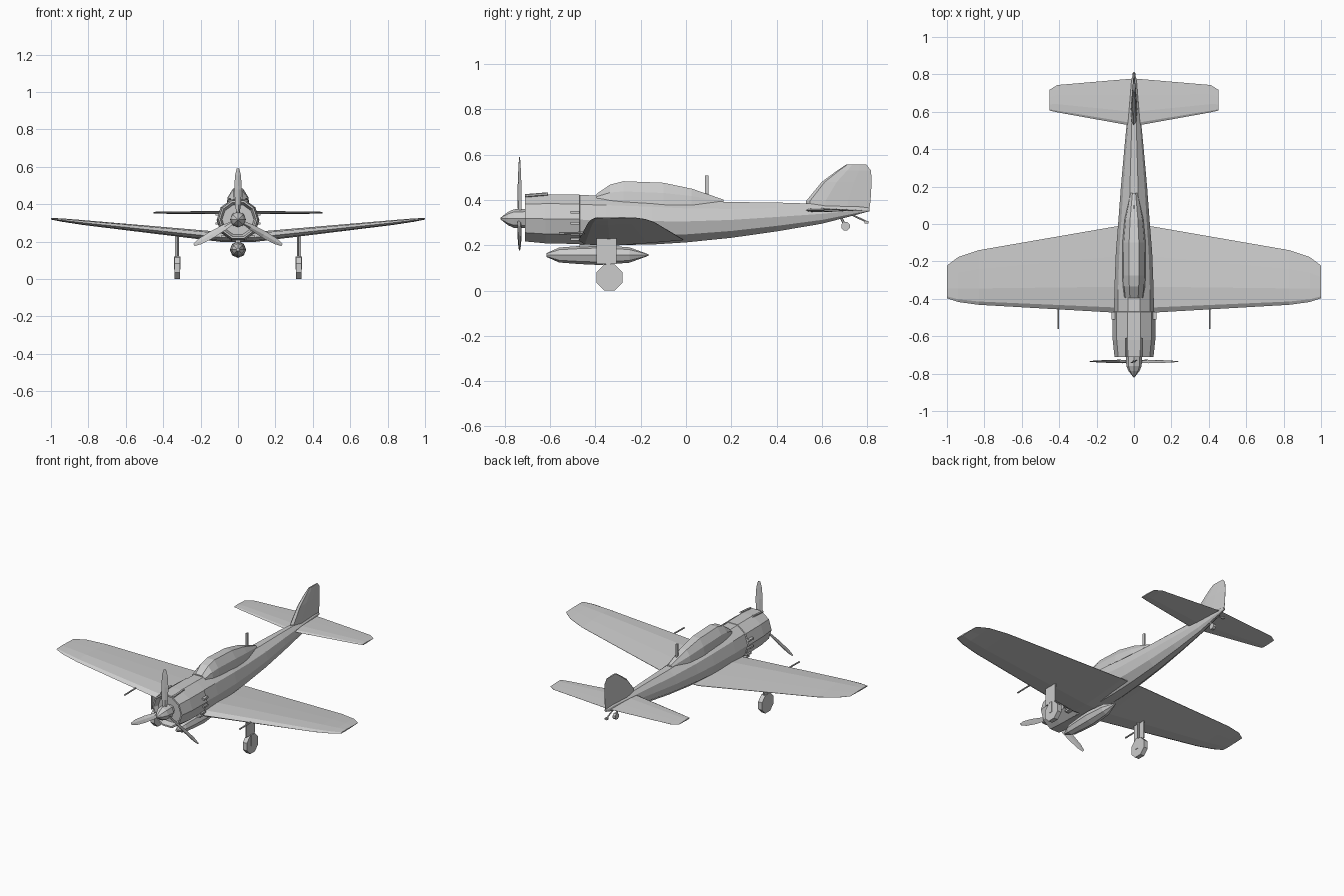
import bpy, bmesh, math
from mathutils import Vector, Matrix

if "Cube" in bpy.data.objects:
    bpy.data.objects.remove(bpy.data.objects["Cube"])


def make(name, bm):
    bmesh.ops.recalc_face_normals(bm, faces=bm.faces)
    me = bpy.data.meshes.new(name)
    bm.to_mesh(me)
    bm.free()
    ob = bpy.data.objects.new(name, me)
    bpy.context.collection.objects.link(ob)
    return ob


def loft(name, rings):
    """Skin a row of closed rings and cap both ends."""
    bm = bmesh.new()
    vs = [[bm.verts.new(p) for p in r] for r in rings]
    n = len(vs[0])
    for a, b in zip(vs, vs[1:]):
        for i in range(n):
            j = (i + 1) % n
            bm.faces.new((a[i], a[j], b[j], b[i]))
    bm.faces.new(vs[0])
    bm.faces.new(vs[-1])
    return make(name, bm)


def body(name, sections, sides, turn=0.0):
    """Loft ellipses along y: (y, half width, bottom z, top z)."""
    rings = []
    for y, w, lo, hi in sections:
        c, h = (lo + hi) / 2, (hi - lo) / 2
        ang = [2 * math.pi * (i + turn) / sides for i in range(sides)]
        rings.append([(w * math.cos(a), y, c + h * math.sin(a)) for a in ang])
    return loft(name, rings)


def aerofoil(name, stations, upright=False):
    """Loft aerofoils: (span position, leading y, trailing y, offset, half thickness)."""
    shape = [(0, -.1), (.06, .7), (.3, 1), (.65, .6), (1, .05),
             (1, -.05), (.65, -.55), (.3, -1), (.06, -.75)]
    rings = []
    for s, le, te, off, t in stations:
        pts = [(le + (te - le) * u, off + t * v) for u, v in shape]
        rings.append([(q, y, s) if upright else (s, y, q) for y, q in pts])
    return loft(name, rings)


def both_sides(half):
    return [(-s[0], *s[1:]) for s in reversed(half)] + half


def rod(name, a, b, r, sides=6, r2=None, turn=0.0):
    """Cylinder or cone between two points."""
    a, b = Vector(a), Vector(b)
    bm = bmesh.new()
    m = Matrix.Translation((a + b) / 2) @ (b - a).to_track_quat('Z', 'Y').to_matrix().to_4x4() \
        @ Matrix.Rotation(turn, 4, 'Z')
    bmesh.ops.create_cone(bm, cap_ends=True, segments=sides, radius1=r,
                          radius2=r if r2 is None else r2, depth=(b - a).length, matrix=m)
    return make(name, bm)


def box(name, centre, size):
    bm = bmesh.new()
    bmesh.ops.create_cube(bm, size=1, matrix=Matrix.Translation(centre) @ Matrix.Diagonal((*size, 1)))
    return make(name, bm)


# Cowling with recessed front, and fuselage
body("cowling", [(-.68, .085, .235, .40), (-.712, .095, .222, .415), (-.712, .104, .212, .425),
                 (-.62, .114, .203, .431), (-.47, .114, .20, .43), (-.465, .10, .21, .42)], 10)
body("fuselage", [(-.50, .107, .20, .428), (-.35, .105, .195, .425), (-.15, .097, .198, .415),
                  (0, .085, .208, .403), (.2, .07, .229, .395), (.4, .052, .258, .392),
                  (.6, .033, .293, .385), (.75, .016, .333, .375), (.81, .006, .35, .365)], 10)

# Wing, tailplane and fin
aerofoil("wing", both_sides([
    (.08, -.475, -.01, .224, .027), (.83, -.432, -.14, .302, .013),
    (.94, -.417, -.177, .315, .009), (1.0, -.397, -.222, .322, .004)]))
aerofoil("tailplane", both_sides([
    (.01, .525, .777, .355, .009), (.41, .597, .743, .355, .006), (.452, .607, .717, .355, .004)]))
aerofoil("fin", [(.36, .53, .81, 0, .018), (.395, .53, .815, 0, .017), (.48, .60, .82, 0, .013),
                 (.53, .667, .817, 0, .009), (.556, .707, .797, 0, .005)], True)

# Canopy: sections of (y, half width, sill z, top z)
canopy = []
for y, w, lo, hi in [(-.395, .052, .40, .427), (-.335, .06, .39, .468), (-.276, .063, .383, .483),
                     (-.1, .062, .376, .476), (.025, .05, .378, .45), (.165, .02, .385, .402)]:
    mid = lo + .55 * (hi - lo)
    canopy.append([(-w, y, lo), (-w * .88, y, mid), (-w * .42, y, hi),
                   (w * .42, y, hi), (w * .88, y, mid), (w, y, lo)])
loft("canopy", canopy)
box("antenna_mast", (0, .091, .465), (.01, .015, .085))

# Spinner, shaft and three twisted blades
HUB = .318
body("spinner", [(y, r, HUB - r, HUB + r) for y, r in
                 [(-.82, .003), (-.785, .03), (-.76, .041), (-.705, .043)]], 8)
rod("propeller_shaft", (0, -.72, HUB), (0, -.67, HUB), .03, 8)
for k in range(3):
    rings = []
    for d, w, t, tw in [(.02, .01, .007, 45), (.08, .018, .005, 32), (.16, .021, .004, 22),
                        (.235, .017, .003, 16), (.272, .007, .002, 14)]:
        spin = Matrix.Rotation(math.radians(120 * k), 3, 'Y')
        twist = Matrix.Rotation(math.radians(tw), 3, 'Z')
        rings.append([spin @ twist @ Vector((x, y, 0)) + spin @ Vector((0, 0, d)) + Vector((0, -.735, HUB))
                      for x, y in [(-w, 0), (0, -t), (w, 0), (0, t)]])
    loft(f"propeller_blade_{k + 1}", rings)

# Belly tank with its mount
TANK = .157
body("belly_tank", [(y, r, TANK - r, TANK + r) for y, r in
                    [(-.617, .008), (-.56, .033), (-.47, .04), (-.38, .044), (-.25, .034), (-.165, .003)]],
     8, 0)
box("tank_mount", (0, -.39, .195), (.025, .16, .04))

# Parts on both sides
for s, side in ((-1, "left"), (1, "right")):
    # Main landing gear
    x = s * .325
    rod(f"{side}_wheel", (x - .014, -.338, .058), (x + .014, -.338, .058), .062, 8, turn=math.pi / 8)
    rod(f"{side}_gear_leg", (s * .321, -.345, .10), (s * .321, -.345, .25), .007)
    box(f"{side}_gear_fork", (x, -.343, .085), (.034, .02, .07))
    box(f"{side}_gear_door", (s * .333, -.351, .173), (.006, .088, .112))
    # Wing gun and nose gun
    rod(f"{side}_wing_gun", (s * .405, -.56, .253), (s * .405, -.42, .256), .005)
    rod(f"{side}_nose_gun", (s * .043, -.71, .419), (s * .043, -.61, .427), .007)
    # Exhaust stubs
    for i, (ex, ez) in enumerate([(.107, .345), (.107, .297), (.092, .25), (.077, .226)]):
        box(f"{side}_exhaust_{i + 1}", (s * ex, -.49, ez), (.026, .04, .011))

# Tail wheel and arrester hook
rod("tail_wheel", (-.009, .705, .284), (.009, .705, .284), .02, 8, turn=math.pi / 8)
rod("tail_wheel_leg", (0, .68, .33), (0, .705, .284), .006)
rod("hook_arm", (0, .71, .345), (0, .80, .303), .004)
box("hook_end", (0, .798, .302), (.016, .018, .01))
